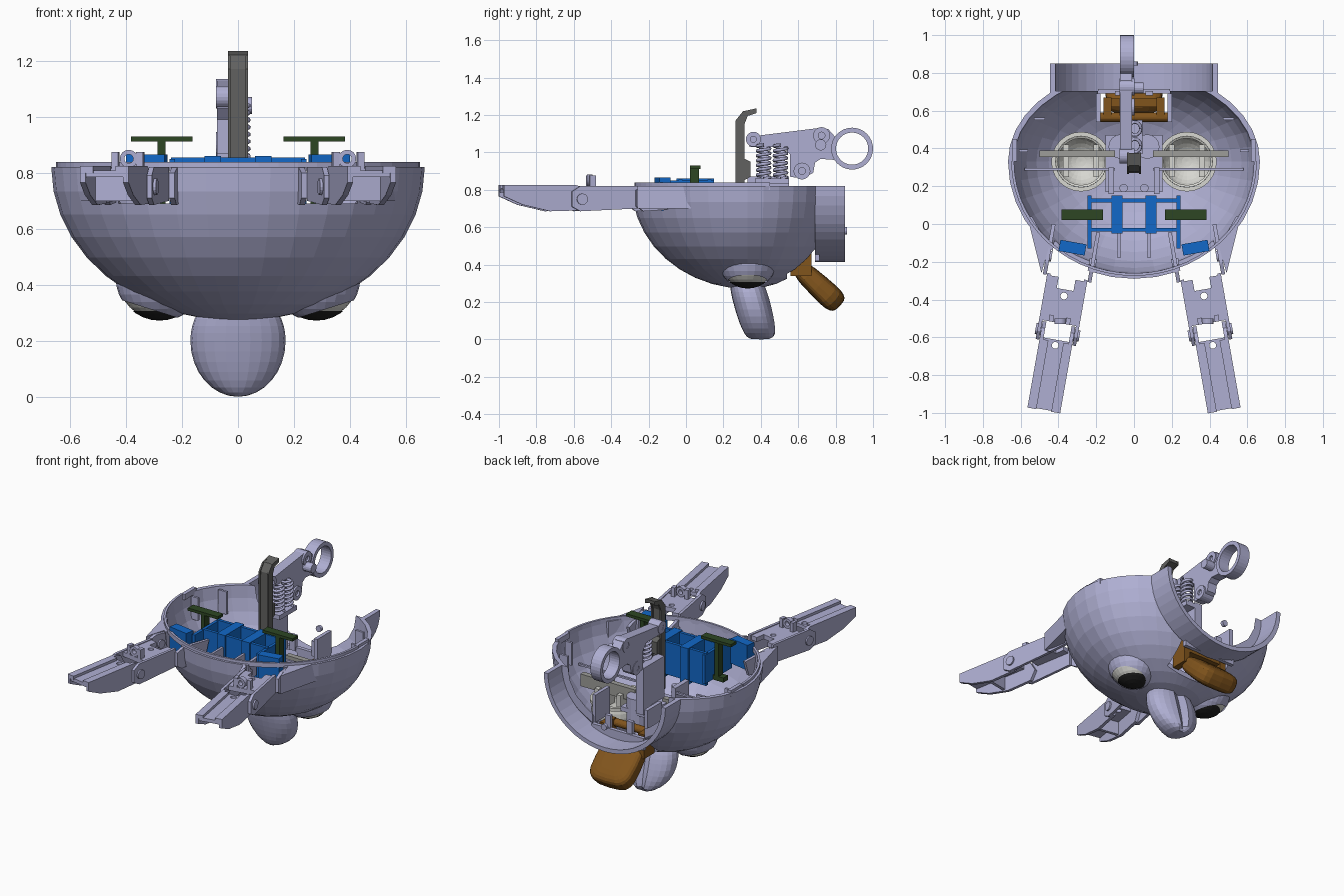
import bpy, bmesh, math
from mathutils import Matrix, Vector

if bpy.data.objects.get("Cube"):
    bpy.data.objects.remove(bpy.data.objects["Cube"], do_unlink=True)


def material(name, r, g, b):
    m = bpy.data.materials.new(name)
    m.use_nodes = True
    m.diffuse_color = (r, g, b, 1)
    m.node_tree.nodes["Principled BSDF"].inputs["Base Color"].default_value = (r, g, b, 1)
    return m


LILAC = material("lilac plastic", .43, .43, .65)
BLUE = material("blue plastic", .006, .14, .58)
GREEN = material("dark green", .026, .061, .017)
BROWN = material("brown", .22, .09, .012)
STEEL = material("dark grey", .12, .12, .115)
WHITE = material("eye white", .68, .68, .64)
GREY = material("light grey", .34, .34, .32)
BLACK = material("pupil black", .015, .015, .015)
I = Matrix.Identity(4)
SIDE = Matrix.Rotation(math.pi / 2, 4, "Y")


def at(x, y, z):
    return Matrix.Translation((x, y, z))


def finish(name, bm, mat, M=I):
    bmesh.ops.recalc_face_normals(bm, faces=bm.faces)
    me = bpy.data.meshes.new(name)
    bm.to_mesh(me)
    bm.free()
    me.transform(M)
    me.materials.append(mat)
    ob = bpy.data.objects.new(name, me)
    bpy.context.collection.objects.link(ob)
    return ob


def box(name, x, y, z, mat, M=I):
    # x, y and z are (low, high) pairs
    bm = bmesh.new()
    bmesh.ops.create_cube(bm, size=1)
    for v in bm.verts:
        v.co = [(a + b) / 2 + c * (b - a) for (a, b), c in zip((x, y, z), v.co)]
    return finish(name, bm, mat, M)


def prism(name, pts, x0, x1, mat, M=I):
    # extrude a y-z outline along x
    bm = bmesh.new()
    f = bm.faces.new([bm.verts.new((x0, y, z)) for y, z in pts])
    r = bmesh.ops.extrude_face_region(bm, geom=[f])
    bmesh.ops.translate(bm, verts=[v for v in r["geom"] if isinstance(v, bmesh.types.BMVert)],
                        vec=(x1 - x0, 0, 0))
    return finish(name, bm, mat, M)


def rod(name, a, b, r, mat, M=I, n=16):
    a, b = Vector(a), Vector(b)
    bm = bmesh.new()
    bmesh.ops.create_cone(bm, cap_ends=True, segments=n, radius1=r, radius2=r, depth=(b - a).length)
    bm.transform(at(*((a + b) / 2)) @ (b - a).to_track_quat("Z", "Y").to_matrix().to_4x4())
    return finish(name, bm, mat, M)


def tube(name, outer, inner, depth, mat, M=I, n=32, arc=1.0, squash=1.0):
    # ring, or part of one, around local z
    bm = bmesh.new()
    count = n if arc == 1 else n + 1
    rows = []
    for i in range(count):
        t = -math.tau * arc * i / n
        rows.append([bm.verts.new((r * math.cos(t), r * math.sin(t) * squash, h))
                     for r, h in ((outer, 0), (outer, depth), (inner, depth), (inner, 0))])
    for i in range(n):
        a, b = rows[i], rows[(i + 1) % count]
        for k in range(4):
            bm.faces.new((a[k], b[k], b[k - 3], a[k - 3]))
    if arc != 1:
        bm.faces.new(rows[0])
        bm.faces.new(rows[-1])
    return finish(name, bm, mat, M)


def wire(name, pts, r, mat):
    cu = bpy.data.curves.new(name, "CURVE")
    cu.dimensions, cu.bevel_depth, cu.bevel_resolution = "3D", r, 1
    sp = cu.splines.new("POLY")
    sp.points.add(len(pts) - 1)
    for p, c in zip(sp.points, pts):
        p.co = (*c, 1)
    cu.materials.append(mat)
    bpy.context.collection.objects.link(bpy.data.objects.new(name, cu))


def ball(u, v, r=1, centre=(0, 0, 0), *planes):
    # sphere, clipped beyond each (point, normal) plane
    bm = bmesh.new()
    bmesh.ops.create_uvsphere(bm, u_segments=u, v_segments=v, radius=r)
    bm.transform(at(*centre))
    for co, no in planes:
        bmesh.ops.bisect_plane(bm, geom=bm.verts[:] + bm.edges[:] + bm.faces[:], plane_co=co,
                               plane_no=no, clear_outer=True)
    return bm


def cut(ob, *cutters):
    bpy.context.view_layer.objects.active = ob
    for c in cutters:
        c.hide_render = True
        mod = ob.modifiers.new("cut", "BOOLEAN")
        mod.operation, mod.object, mod.solver = "DIFFERENCE", c, "EXACT"
        bpy.ops.object.modifier_apply(modifier=mod.name)
        bpy.data.objects.remove(c, do_unlink=True)


def egg(name, wall):
    # closed egg, deeper to the front than to the back
    bm = ball(36, 20)
    for v in bm.verts:
        x, y, z = v.co
        v.co = (x * (.667 - wall), .33 + y * ((.49 if y > 0 else .62) - wall), .82 + z * (.55 - wall))
    return finish(name, bm, LILAC)


# Bowl shaped face shell, open at the top, neck, mouth, eyes and arm sockets
EYE = {s: Vector((s * .28, .33, .425)) for s in (-1, 1)}
ARM = {s: at(s * .33, -.15, 0) @ Matrix.Rotation(s * math.radians(10), 4, "Z") for s in (-1, 1)}
shell = egg("face_shell", 0)
cut(shell, egg("hollow", .028),
    box("top_cutter", (-1, 1), (-1, 1.2), (.82, 1.6), LILAC),
    box("neck_cutter", (-1, 1), (.705, 1.2), (.1, 1), LILAC),
    box("mouth_cutter", (-.19, .19), (.54, .8), (.2, .6), LILAC),
    *[finish("eye_cutter", ball(24, 16, .148, EYE[s]), LILAC) for s in EYE],
    *[box("socket_cutter", (-.1, .1), (-.2, .1), (.69, .9), LILAC, ARM[s]) for s in ARM])

# Rim lip, neck collar, inner ribs
tube("front_lip", .65, .635, .03, LILAC, at(0, .33, .808), 28, .5, .93)
for s in (-1, 1):
    prism("back_lip", [(.33, .80), (.45, .80), (.45, .838), (.33, .838)], s * .62, s * .645, LILAC)
tube("neck_collar", .445, .415, .16, LILAC,
     at(0, .85, .82) @ Matrix.Rotation(math.pi / 2, 4, "X"), 24, .5, .91)
rod("collar_screw", (0, .84, .58), (0, .86, .58), .02, LILAC)
box("mouth_sill", (-.19, .19), (.69, .715), (.42, .50), LILAC)
for s in (-1, 1):
    box("front_rib", (s * .08 - .008, s * .08 + .008), (-.18, -.05), (.58, .78), LILAC)
    box("side_rib", (s * .585 - .025, s * .585 + .025), (.38, .395), (.66, .81), LILAC)
    box("back_rib", (s * .5 - .03, s * .5 + .03), (.55, .565), (.66, .81), LILAC)
    box("jaw_bracket", (s * .19 - .012, s * .19 + .012), (.54, .69), (.50, .68), LILAC)
    box("sill_post", (s * .08 - .02, s * .08 + .02), (.68, .705), (.48, .58), LILAC)

# Blunt nose with a groove along the back
bm = ball(24, 16)
for v in bm.verts:
    x, y, z = v.co
    full = max(1 - z * z, .02) ** -.25
    groove = .75 if abs(x) < .1 and y > 0 else 1
    y = math.copysign(abs(y) ** .8, y) * full
    zz = .2 + z * (.2 if z < 0 else .14)
    v.co = (x * .17 * (full if z > 0 else 1), .352 + y * .1 * groove + (.2 - zz) * .26, zz)
finish("nose", bm, LILAC)

# Jaw and its hinge
bm = ball(20, 12)
for v in bm.verts:
    x, y, z = [math.copysign(abs(c) ** .55, c) for c in v.co]
    v.co = (x * .152, y * .155, z * (.062 + .008 * y))
finish("jaw", bm, BROWN, at(0, .71, .285) @ Matrix.Rotation(math.radians(-43), 4, "X"))
rod("jaw_axle", (-.185, .565, .47), (.185, .565, .47), .025, BROWN)
box("jaw_bar", (-.16, .16), (.62, .665), (.42, .46), BROWN)
for s in (-1, 1):
    box("jaw_link", (s * .14 - .022, s * .14 + .022), (.56, .67), (.34, .50), BROWN)

# Eyes: open white cups, pupils below, outer lids and linkage
UP = Vector((0, 0, 1))
for s, c in EYE.items():
    eye = finish("eye", ball(24, 16, .15, c, ((0, 0, .49), UP)), WHITE)
    mod = eye.modifiers.new("wall", "SOLIDIFY")
    mod.thickness, mod.offset = .012, -1
    finish("pupil", ball(24, 16, .153, c, ((0, 0, .307), UP)), BLACK)
    look = Vector((s * .3, 0, -.95)).normalized()
    finish("eyelid", ball(24, 16, .157, c, (c + look * .117, look), ((0, 0, .41), UP)), LILAC)
    tube("eye_rim", .158, .135, .02, WHITE, at(c.x, c.y, .48), 24)
    box("eye_plate", tuple(sorted((s * .10, s * .5))), (.355, .39), (.54, .62), GREY)
    box("eye_rod", tuple(sorted((s * .1, s * .58))), (.283, .297), (.62, .632), LILAC)
    for dx in (-.08, .08):
        box("eye_post", (c.x + dx - .015, c.x + dx + .015), (.25, .42), (.42, .57), WHITE)

# Central mechanism mount
box("centre_plate", (-.15, .15), (.17, .47), (.50, .53), LILAC)
for s in (-1, 1):
    box("centre_wall", (s * .12 - .015, s * .12 + .015), (.16, .30), (.42, .66), LILAC)
    rod("centre_boss", (s * .055, .19, .5), (s * .055, .19, .62), .022, LILAC)
    rod("centre_lobe", (s * .07, .41, .42), (s * .07, .41, .6), .065, LILAC)
box("mount_plate", (-.075, -.02), (.33, .55), (.56, .87), LILAC)

# Bent lever with a flanged upright
prism("lever", [(.27, .62), (.31, .62), (.31, .85), (.345, .87), (.345, .95), (.305, .97), (.305, 1.15),
                (.325, 1.20), (.375, 1.215), (.375, 1.235), (.31, 1.22), (.275, 1.17)],
      -.028, .028, STEEL)
for s in (-1, 1):
    prism("lever_flange", [(.265, .62), (.312, .62), (.312, 1.15), (.33, 1.195), (.378, 1.21), (.378, 1.235),
                           (.305, 1.22), (.265, 1.17)], s * .026, s * .036, STEEL)

# Finger ring handle with springs
prism("handle", [(.34, 1.03), (.52, 1.03), (.555, .99), (.555, .87), (.62, .86), (.68, .89), (.69, .945),
                 (.72, .965), (.79, .96), (.80, 1.08), (.76, 1.125), (.71, 1.13), (.39, 1.09), (.345, 1.10)],
      -.075, -.01, LILAC)
tube("finger_ring", .112, .086, .075, LILAC, at(-.075, .888, 1.02) @ SIDE)
for y, z, r in ((.36, 1.07, .04), (.725, 1.09, .045), (.62, .90, .045)):
    tube("handle_eye", r, r * .4, .08, LILAC, at(-.078, y, z) @ SIDE, 20)
rod("handle_pin", (-.01, .72, 1.04), (.05, .72, 1.04), .03, LILAC)
for y in (.415, .505):
    turns = [(.005 + .032 * math.cos(t * math.tau / 10), y + .035 * math.sin(t * math.tau / 10),
              .86 + .18 * t / 70) for t in range(71)]
    wire("spring", turns, .009, LILAC)
box("spring_seat", (-.04, .045), (.37, .55), (.83, .86), LILAC)

# Blue servo frame
for y in (-.03, .125):
    box("frame_bar", (-.24, .24), (y - .01, y + .01), (.64, .855), BLUE)
for s in (-1, 1):
    box("frame_column", (s * .09 - .03, s * .09 + .03), (-.05, .15), (.62, .86), BLUE)
    box("frame_side", (s * .235 - .01, s * .235 + .01), (-.13, .15), (.66, .85), BLUE)
    box("frame_tab", (-.07, .07), (-.005, .055), (.70, .865), BLUE, ARM[s])
    # Green servo horn
    box("horn_bar", (s * .273 - .11, s * .273 + .11), (.022, .078), (.912, .93), GREEN)
    box("horn_stem", (s * .273 - .014, s * .273 + .014), (.022, .07), (.66, .915), GREEN)
    box("horn_foot", (s * .273 - .05, s * .273 + .05), (.022, .07), (.66, .69), GREEN)

# Two jointed arms, built along local -y
outer_wall = [(-.85, .825), (-.85, .765), (-.75, .72), (-.6, .685), (-.42, .69), (-.385, .75),
              (-.42, .81), (-.46, .825)]
inner_wall = [(-.13, .70), (-.44, .685), (-.485, .71), (-.485, .79), (-.44, .82), (-.13, .82)]
for s, A in ARM.items():
    for k in (-1, 1):
        prism("arm_outer_wall", outer_wall, k * .068, k * .088, LILAC, A)
        prism("arm_inner_wall", inner_wall, k * .09, k * .108, LILAC, A)
        box("arm_top_strip", tuple(sorted((k * .04, k * .08))), (-.85, -.48), (.80, .825), LILAC, A)
        rod("arm_pivot", (k * .085, -.43, .75), (k * .118, -.43, .75), .03, LILAC, A)
        # Shell bracket
        prism("arm_bracket", [(.13, .80), (-.08, .82), (-.14, .80), (-.14, .71), (-.10, .685), (.10, .70)],
              k * .11, k * .13, LILAC, A)
        rod("bracket_pivot", (k * .1, -.04, .75), (k * .138, -.04, .75), .028, LILAC, A)
        box("arm_peg", (k * .045 - .012, k * .045 + .012), (-.38, -.345), (.80, .875), LILAC, A)
        box("arm_deck_prong", tuple(sorted((k * .045, k * .1))), (-.2, -.14), (.785, .815), LILAC, A)
    outer_deck = box("arm_outer_deck", (-.07, .07), (-.845, -.47), (.785, .808), LILAC, A)
    inner_deck = box("arm_inner_deck", (-.1, .1), (-.38, -.20), (.785, .815), LILAC, A)
    for deck, y in ((outer_deck, -.5), (inner_deck, -.235)):
        cut(deck, rod("hole_cutter", (0, y, .7), (0, y, .9), .018, LILAC, A))
    bulkhead = box("arm_bulkhead", (-.075, .075), (-.64, -.62), (.70, .79), LILAC, A)
    cut(bulkhead, rod("hole_cutter", (0, -.7, .765), (0, -.5, .765), .016, LILAC, A))
    tube("knuckle", .032, .016, .03, LILAC, at(s * .39, -.50, .85) @ Matrix.Rotation(math.pi / 2, 4, "X"), 16)
    # Outer gusset joining the bracket to the shell
    prism("arm_gusset", [(-.26, -s * .49), (.04, -s * .565), (.04, -s * .54), (-.12, -s * .45)],
          .70, .82, LILAC, SIDE.inverted())
